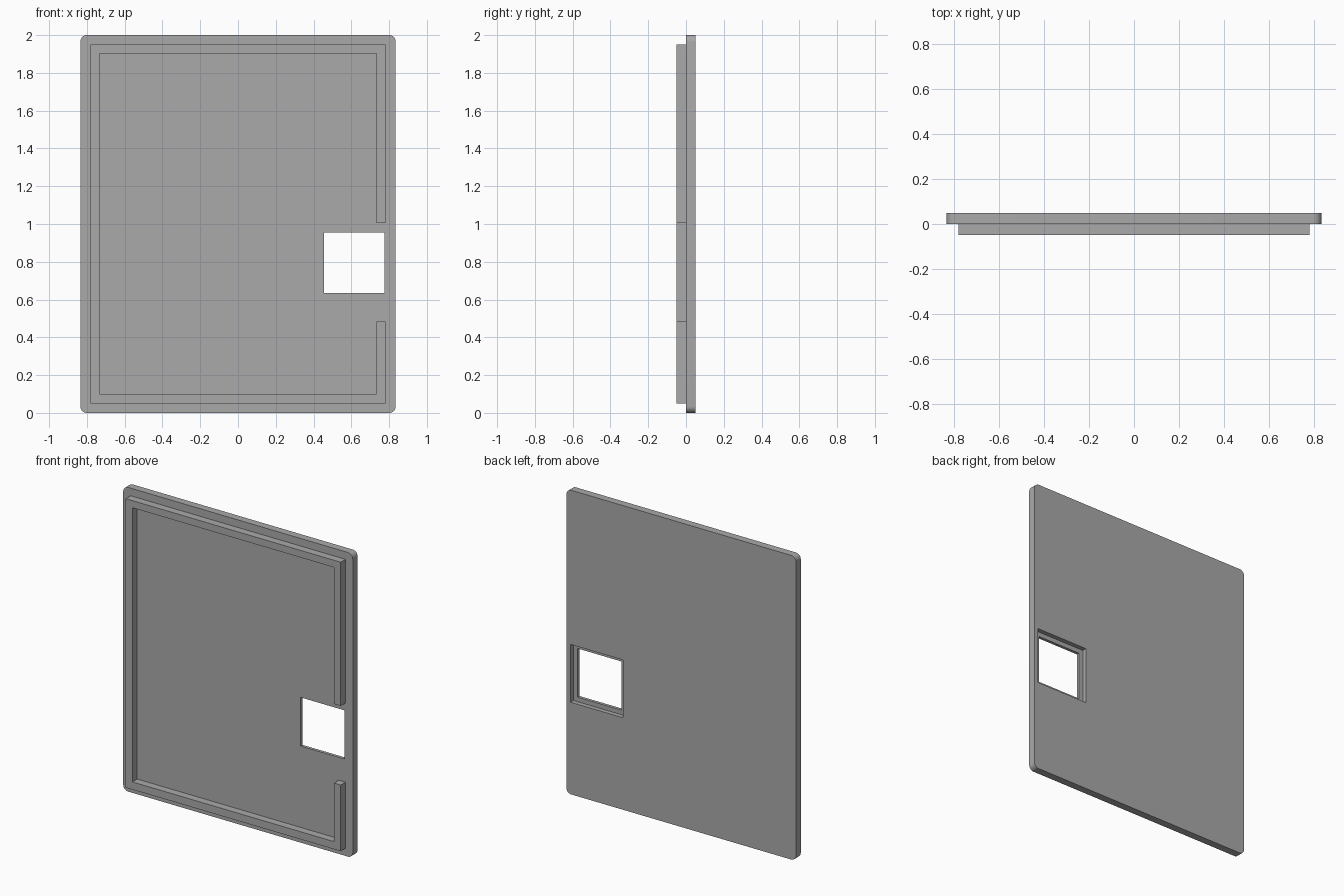
import bpy, bmesh
from math import radians

old = bpy.data.objects.get("Cube")
if old:
    bpy.data.objects.remove(old)

grey = bpy.data.materials.new("plain grey")
grey.use_nodes = True
color = (0.4, 0.4, 0.4, 1)
grey.diffuse_color = color
grey.node_tree.nodes["Principled BSDF"].inputs["Base Color"].default_value = color


def prism(name, outline, y0, y1, corner=0):
    """Extrude an x-z outline from y0 to y1, optionally rounding its corners."""
    bm = bmesh.new()
    face = bm.faces.new([bm.verts.new((x, y0, z)) for x, z in outline])
    new = bmesh.ops.extrude_face_region(bm, geom=[face])["geom"]
    moved = [v for v in new if isinstance(v, bmesh.types.BMVert)]
    bmesh.ops.translate(bm, verts=moved, vec=(0, y1 - y0, 0))
    if corner:
        edges = [e for e in bm.edges
                 if abs(e.verts[0].co.y - e.verts[1].co.y) > 1e-4]
        bmesh.ops.bevel(bm, geom=edges, offset=corner, segments=8,
                        profile=0.5, affect='EDGES')
    bmesh.ops.recalc_face_normals(bm, faces=bm.faces)
    mesh = bpy.data.meshes.new(name)
    bm.to_mesh(mesh)
    bm.free()
    mesh.materials.append(grey)
    obj = bpy.data.objects.new(name, mesh)
    bpy.context.collection.objects.link(obj)
    return obj


def rect(x0, x1, z0, z1):
    return [(x0, z0), (x1, z0), (x1, z1), (x0, z1)]


def activate(obj):
    bpy.ops.object.select_all(action='DESELECT')
    obj.select_set(True)
    bpy.context.view_layer.objects.active = obj


def cut(target, cutter):
    activate(target)
    mod = target.modifiers.new("cut", 'BOOLEAN')
    mod.operation = 'DIFFERENCE'
    mod.solver = 'EXACT'
    mod.object = cutter
    bpy.ops.object.modifier_apply(modifier=mod.name)
    bpy.data.objects.remove(cutter)


# Door panel with rounded corners
panel = prism("door_panel", rect(-0.835, 0.835, 0, 2), 0, 0.05, corner=0.035)

# Square through opening, with a wider shallow recess on the back
x0, x1, z0, z1, step = 0.455, 0.775, 0.635, 0.955, 0.03
cut(panel, prism("opening_cutter", rect(x0, x1, z0, z1), -0.1, 0.1))
cut(panel, prism("recess_cutter",
                 rect(x0 - step, x1 + step, z0 - step, z1 + step), 0.02, 0.1))

# Raised rim on the front, interrupted beside the opening
xo, xi, gap_low, gap_high = 0.782, 0.733, 0.485, 1.005
rim = prism("front_rim", [
    (xo, gap_high), (xo, 1.95), (-xo, 1.95), (-xo, 0.05), (xo, 0.05),
    (xo, gap_low), (xi, gap_low), (xi, 0.1), (-xi, 0.1), (-xi, 1.903),
    (xi, 1.903), (xi, gap_high)], -0.05, 0)

for part in (panel, rim):
    activate(part)
    bpy.ops.object.shade_smooth_by_angle(angle=radians(30))
